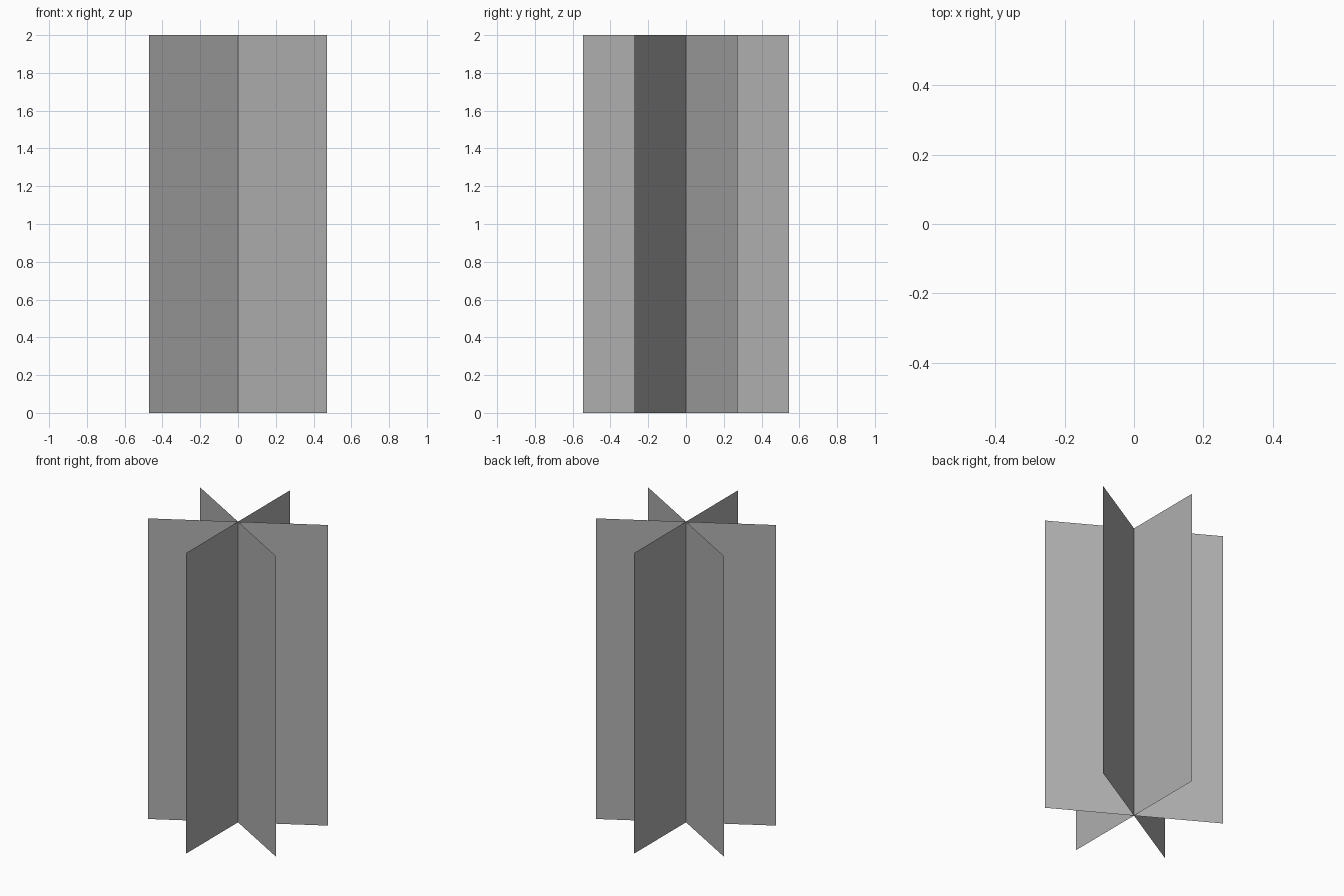
import bpy
import math

if "Cube" in bpy.data.objects:
    bpy.data.objects.remove(bpy.data.objects["Cube"])

HEIGHT = 2.0
RADIUS = 0.545

# Mid grey shared by all the cards
grey = bpy.data.materials.new("mid_grey")
grey.diffuse_color = (0.43, 0.43, 0.43, 1)
grey.use_nodes = True
grey.node_tree.nodes["Principled BSDF"].inputs["Base Color"].default_value = grey.diffuse_color


def make_card(name, angle):
    """Upright flat sheet through the z axis, turned to the given angle."""
    x, y = RADIUS * math.cos(angle), RADIUS * math.sin(angle)
    mesh = bpy.data.meshes.new(name)
    mesh.from_pydata(
        [(-x, -y, 0), (x, y, 0), (x, y, HEIGHT), (-x, -y, HEIGHT)],
        [], [(0, 1, 2, 3)])
    mesh.materials.append(grey)
    obj = bpy.data.objects.new(name, mesh)
    bpy.context.collection.objects.link(obj)


# Three crossed cards, 60 degrees apart
for i in range(3):
    make_card(f"crossed_card_{i + 1}", math.radians(30 + 60 * i))
